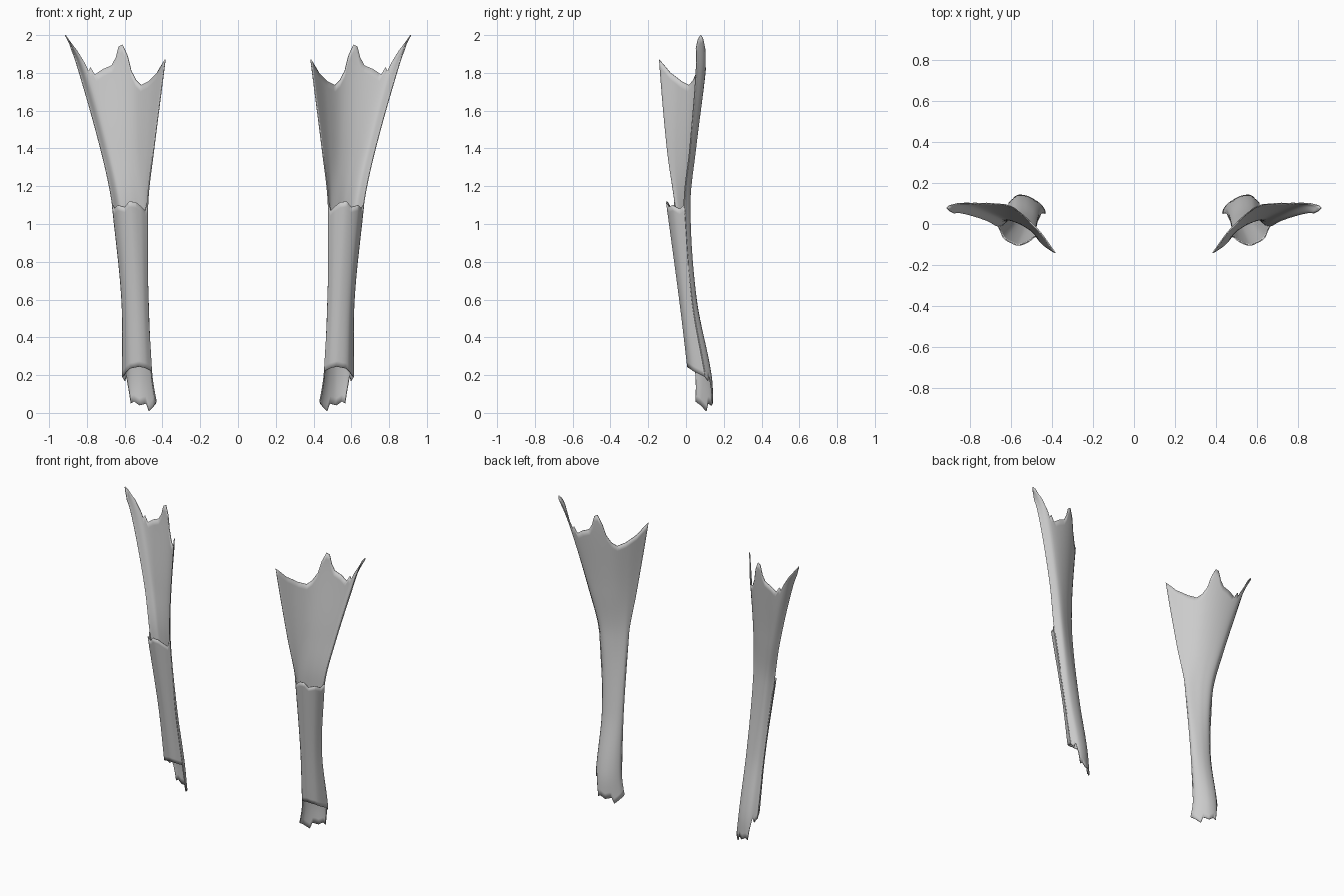
import bpy
from mathutils import Vector

if "Cube" in bpy.data.objects:
    bpy.data.objects.remove(bpy.data.objects["Cube"], do_unlink=True)

grey = bpy.data.materials.new("plain grey")
grey.use_nodes = True
grey.diffuse_color = (0.6, 0.6, 0.6, 1)
grey.node_tree.nodes["Principled BSDF"].inputs["Base Color"].default_value = (0.6, 0.6, 0.6, 1)


def locate(keys, t):
    """Index of the key interval that holds t."""
    i = 0
    while i < len(keys) - 2 and t > keys[i + 1]:
        i += 1
    return i


def linear(pairs, t):
    keys = [p[0] for p in pairs]
    i = locate(keys, t)
    f = (t - keys[i]) / (keys[i + 1] - keys[i])
    return pairs[i][1] * (1 - f) + pairs[i + 1][1] * f


def smooth(keys, pts, t):
    """Cubic Hermite curve through the points."""
    def slope(k):
        a, b = max(k - 1, 0), min(k + 1, len(keys) - 1)
        return (pts[b] - pts[a]) / (keys[b] - keys[a])
    i = locate(keys, t)
    h = keys[i + 1] - keys[i]
    f = (t - keys[i]) / h
    g = 1 - f
    return (pts[i] * (1 + 2 * f) * g * g + slope(i) * h * f * g * g
            + pts[i + 1] * f * f * (3 - 2 * f) - slope(i + 1) * h * f * f * g)


def torn_sheet(name, sections, bottom, top, cols, rows):
    """Loft open cross-sections by height, trimmed by ragged top and bottom edges."""
    heights = [s[0] for s in sections]
    count = len(sections[0][1])
    us = [i / (count - 1) for i in range(count)]
    curves = [[Vector(p) for p in s[1]] for s in sections]
    params = sorted({round(i / cols, 3) for i in range(cols + 1)}
                    | {p[0] for p in bottom} | {p[0] for p in top})
    verts, faces = [], []
    for u in params:
        low, high = linear(bottom, u), linear(top, u)
        rail = [smooth(us, c, u) for c in curves]
        for r in range(rows + 1):
            z = low + (high - low) * r / rows
            p = smooth(heights, rail, z)
            verts.append((p.x, p.y, z))
    n = rows + 1
    for c in range(len(params) - 1):
        for r in range(rows):
            a = c * n + r
            faces.append((a, a + 1, a + n + 1, a + n))
    mesh = bpy.data.meshes.new(name)
    mesh.from_pydata(verts, [], faces)
    mesh.materials.append(grey)
    obj = bpy.data.objects.new(name, mesh)
    bpy.context.collection.objects.link(obj)
    wall = obj.modifiers.new("wall", 'SOLIDIFY')
    wall.thickness = 0.006
    wall.offset = 0
    obj.modifiers.new("pair", 'MIRROR').use_mirror_merge = False
    bpy.ops.object.select_all(action='DESELECT')
    obj.select_set(True)
    bpy.context.view_layer.objects.active = obj
    bpy.ops.object.shade_smooth_by_angle(angle=0.7)


# Long back shell: narrow foot, flaring into a wide torn crown
shell_sections = [
    (0.0, [(.422, .05), (.44, .08), (.475, .11), (.52, .135), (.565, .142), (.6, .125)]),
    (0.2, [(.456, .05), (.46, .075), (.485, .105), (.525, .128), (.575, .13), (.612, .1)]),
    (0.6, [(.477, 0), (.478, .018), (.5, .038), (.54, .052), (.585, .052), (.615, .03)]),
    (1.1, [(.478, -.058), (.49, -.038), (.525, -.015), (.57, .008), (.625, .02), (.665, -.01)]),
    (1.4, [(.445, -.1), (.485, -.045), (.54, .005), (.61, .038), (.685, .05), (.728, .02)]),
    (1.85, [(.388, -.14), (.46, -.03), (.55, .055), (.67, .098), (.81, .102), (.855, .055)]),
    (2.0, [(.37, -.145), (.45, -.025), (.55, .065), (.69, .108), (.895, .102), (.91, .048)]),
]
shell_top = [(0, 1.87), (.1, 1.8), (.22, 1.755), (.32, 1.735), (.38, 1.76), (.43, 1.81),
             (.46, 1.89), (.5, 1.95), (.53, 1.94), (.56, 1.88), (.6, 1.84), (.67, 1.82),
             (.74, 1.79), (.76, 1.83), (.79, 1.81), (.82, 1.92), (.86, 1.985), (.9, 2),
             (.95, 1.98), (1, 1.93)]
shell_bottom = [(0, .06), (.2, .04), (.38, .01), (.44, .05), (.6, .04), (.72, .06),
                (.8, .05), (.83, .12), (.88, .2), (.93, .17), (1, .19)]
torn_sheet("back_shell", shell_sections, shell_bottom, shell_top, 50, 48)

# Bulging front plate that closes the lower shell into a tube
plate_sections = [
    (0.2, [(.456, .05), (.49, .022), (.53, .015), (.58, .035), (.612, .1)]),
    (0.6, [(.477, 0), (.505, -.025), (.545, -.033), (.59, -.015), (.615, .03)]),
    (1.1, [(.478, -.058), (.52, -.088), (.575, -.1), (.635, -.07), (.665, -.01)]),
]
plate_top = [(0, 1.12), (.08, 1.07), (.2, 1.09), (.35, 1.115), (.5, 1.12), (.6, 1.09),
             (.75, 1.1), (.9, 1.08), (1, 1.1)]
plate_bottom = [(0, .22), (.2, .235), (.45, .245), (.7, .235), (1, .19)]
torn_sheet("front_plate", plate_sections, plate_bottom, plate_top, 30, 30)
